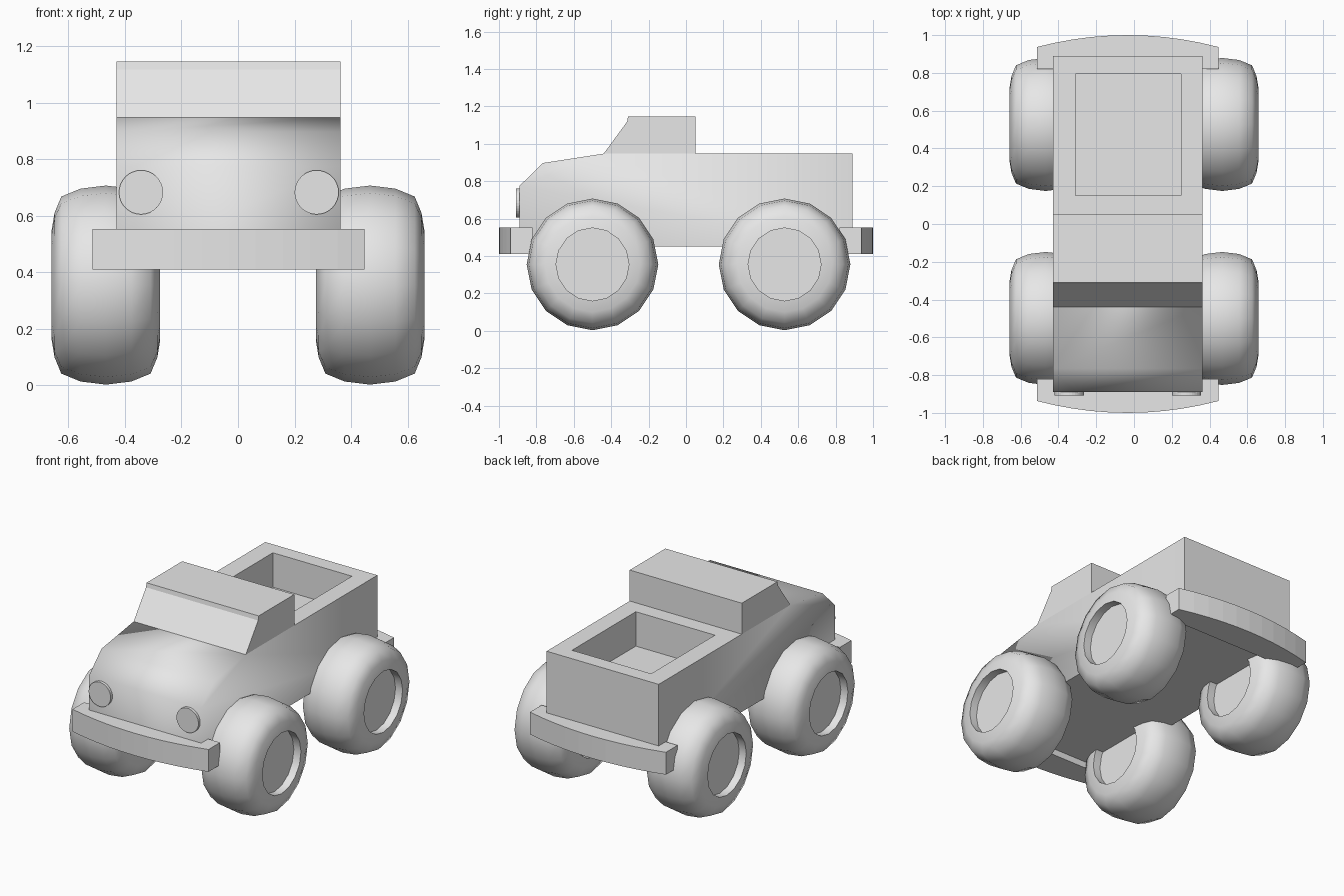
import bpy, bmesh, math
from mathutils import Matrix

cube = bpy.data.objects.get("Cube")
if cube:
    bpy.data.objects.remove(cube, do_unlink=True)

GREY = (0.8, 0.8, 0.8, 1.0)
paint = bpy.data.materials.new("plain_grey")
paint.use_nodes = True
paint.diffuse_color = GREY
paint.node_tree.nodes["Principled BSDF"].inputs["Base Color"].default_value = GREY

LEFT, RIGHT = 0.363, -0.43          # body side planes
MID = (LEFT + RIGHT) / 2
DECK = 0.947


def finish(bm, name):
    """Turn a bmesh into a painted object."""
    bmesh.ops.recalc_face_normals(bm, faces=bm.faces)
    mesh = bpy.data.meshes.new(name)
    bm.to_mesh(mesh)
    bm.free()
    mesh.materials.append(paint)
    obj = bpy.data.objects.new(name, mesh)
    bpy.context.collection.objects.link(obj)
    return obj


def prism(points, offset):
    """Extrude a closed outline of 3D points along an offset."""
    bm = bmesh.new()
    face = bm.faces.new([bm.verts.new(p) for p in points])
    out = bmesh.ops.extrude_face_region(bm, geom=[face], use_keep_orig=True)
    moved = [g for g in out["geom"] if isinstance(g, bmesh.types.BMVert)]
    bmesh.ops.translate(bm, verts=moved, vec=offset)
    bmesh.ops.recalc_face_normals(bm, faces=bm.faces)
    return bm


def side_prism(profile):
    """Extrude a (y, z) side profile across the body width."""
    return prism([(RIGHT, y, z) for y, z in profile], (LEFT - RIGHT, 0, 0))


# Body hull with rounded-looking nose
bm = side_prism([(-0.89, 0.45), (-0.89, 0.775), (-0.765, 0.897),
                 (-0.44, DECK), (0.89, DECK), (0.89, 0.45)])

# Cargo bed sunk into the deck
deck = max(bm.faces, key=lambda f: f.calc_center_median().z)
bmesh.ops.inset_individual(bm, faces=[deck], thickness=0.1)
for v in deck.verts:
    v.co.x = 0.25 if v.co.x > MID else -0.31
    v.co.y = 0.795 if v.co.y > 0.3 else 0.15
out = bmesh.ops.extrude_face_region(bm, geom=[deck])
floor = [g for g in out["geom"] if isinstance(g, bmesh.types.BMVert)]
bmesh.ops.translate(bm, verts=floor, vec=(0, 0, -0.22))
if deck.is_valid:
    bmesh.ops.delete(bm, geom=[deck], context="FACES_ONLY")

# Nose edges stay soft, all others crisp
for f in bm.faces:
    f.smooth = True
for e in bm.edges:
    e.smooth = any(v.co.y < -0.6 and v.co.z > 0.5 for v in e.verts)
finish(bm, "body")

# Cab
finish(side_prism([(-0.44, DECK), (-0.315, 1.118), (-0.31, 1.145),
                   (0.05, 1.145), (0.05, DECK)]), "cab")

# Bumpers with a bowed outer face
half, steps = 0.481, 10
for name, s in (("front_bumper", -1), ("rear_bumper", 1)):
    outline = [(MID - half, s * 0.82, 0.41)]
    for i in range(steps + 1):
        t = 2 * i / steps - 1
        outline.append((MID + half * t, s * (1 - 0.063 * t * t), 0.41))
    outline.append((MID + half, s * 0.82, 0.41))
    finish(prism(outline, (0, 0, 0.143)), name)

# Headlights
for name, x in (("left_headlight", 0.278), ("right_headlight", -0.343)):
    bm = bmesh.new()
    place = Matrix.Translation((x, -0.893, 0.683)) @ Matrix.Rotation(math.pi / 2, 4, "X")
    bmesh.ops.create_cone(bm, cap_ends=True, segments=32, radius1=0.078,
                          radius2=0.078, depth=0.03, matrix=place)
    finish(bm, name)

# Wheels: half profile (offset from centre plane, radius), mirrored then spun
half_profile = [(0.142, 0), (0.142, 0.195), (0.192, 0.195), (0.182, 0.255),
                (0.158, 0.313), (0.09, 0.341), (0, 0.352)]
profile = half_profile + [(-x, r) for x, r in half_profile[-2::-1]]


def wheel(name, x, y):
    bm = bmesh.new()
    verts = [bm.verts.new((px, 0, r)) for px, r in profile]
    edges = [bm.edges.new(pair) for pair in zip(verts, verts[1:])]
    bmesh.ops.spin(bm, geom=verts + edges, cent=(0, 0, 0), axis=(1, 0, 0),
                   angle=math.tau, steps=16, use_merge=True)
    bmesh.ops.remove_doubles(bm, verts=bm.verts, dist=0.0005)
    obj = finish(bm, name)
    obj.location = (x, y, 0.355)
    bpy.ops.object.select_all(action="DESELECT")
    obj.select_set(True)
    bpy.context.view_layer.objects.active = obj
    bpy.ops.object.shade_smooth_by_angle(angle=math.radians(50))


for end, y in (("front", -0.5), ("rear", 0.527)):
    for side, s in (("left", 1), ("right", -1)):
        wheel(f"{end}_{side}_wheel", s * 0.467, y)
